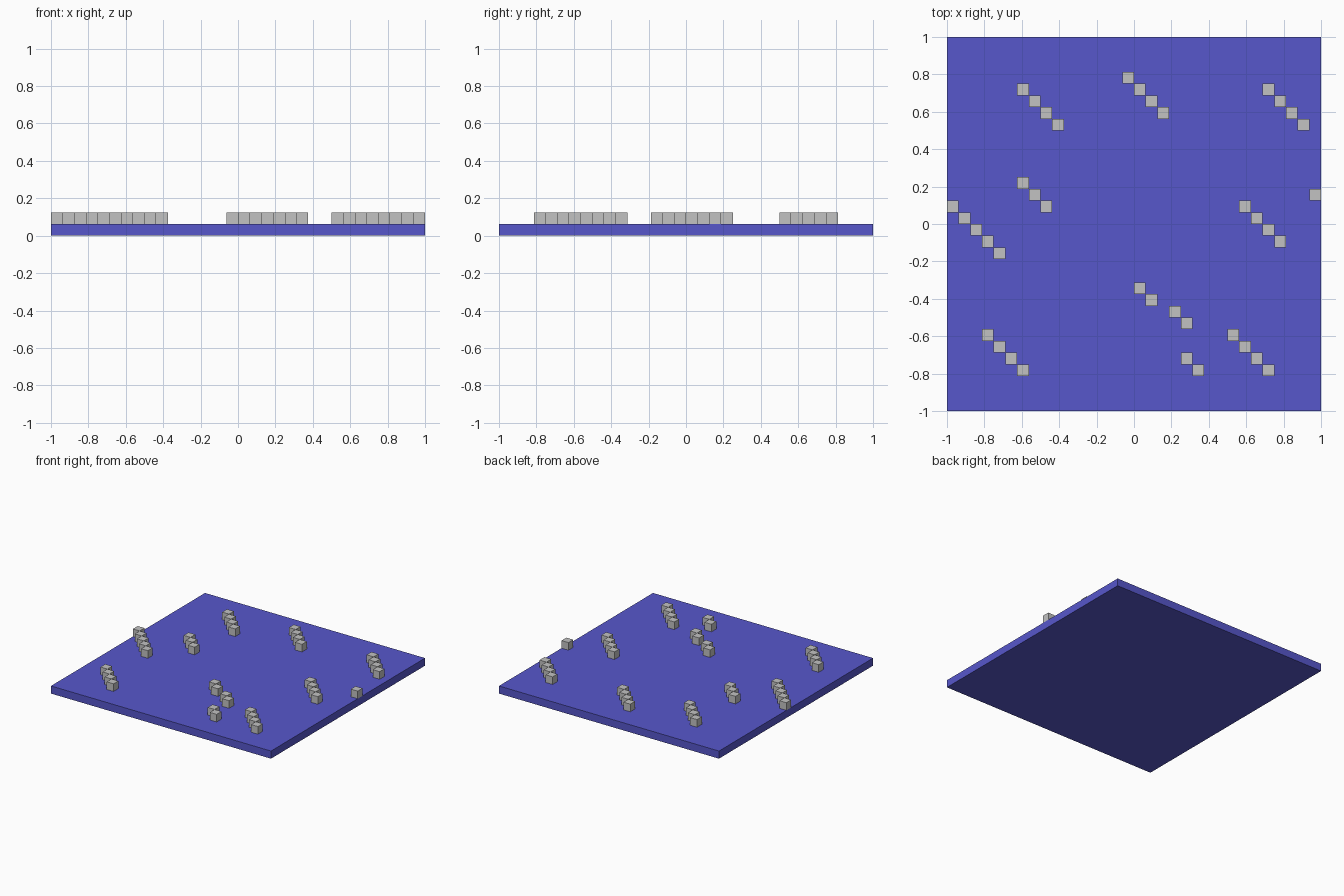
import bpy
import bmesh
from mathutils import Matrix, Vector

if "Cube" in bpy.data.objects:
    bpy.data.objects.remove(bpy.data.objects["Cube"])

CELL = 2 / 32  # the model sits on a 32 x 32 grid of cells


def material(name, rgb):
    m = bpy.data.materials.new(name)
    m.diffuse_color = (*rgb, 1)
    m.use_nodes = True
    m.node_tree.nodes["Principled BSDF"].inputs["Base Color"].default_value = m.diffuse_color
    return m


def add_box(bm, centre, size):
    bmesh.ops.create_cube(
        bm, size=1,
        matrix=Matrix.Translation(centre) @ Matrix.Diagonal((*size, 1)))


def make_object(name, boxes, mat):
    bm = bmesh.new()
    for centre, size in boxes:
        add_box(bm, Vector(centre), size)
    mesh = bpy.data.meshes.new(name)
    bm.to_mesh(mesh)
    bm.free()
    mesh.materials.append(mat)
    obj = bpy.data.objects.new(name, mesh)
    bpy.context.collection.objects.link(obj)


blue = material("blue", (0.095, 0.095, 0.6))
grey = material("light grey", (0.54, 0.54, 0.54))

# Flat square base slab
make_object("base_slab", [((0, 0, CELL / 2), (2, 2, CELL))], blue)

# Diagonal streaks of cubes: start column, start row, number of cubes
streaks = [(6, 27, 4), (15, 28, 4), (27, 27, 4), (6, 19, 3),
           (0, 17, 5), (31, 18, 1), (25, 17, 4), (16, 10, 2),
           (19, 8, 2), (3, 6, 4), (20, 4, 2), (24, 6, 4)]
for n, (col, row, count) in enumerate(streaks, 1):
    cubes = [((-1 + (col + k + 0.5) * CELL, -1 + (row - k + 0.5) * CELL, 1.5 * CELL),
              (CELL, CELL, CELL)) for k in range(count)]
    make_object(f"cube_streak_{n}", cubes, grey)
